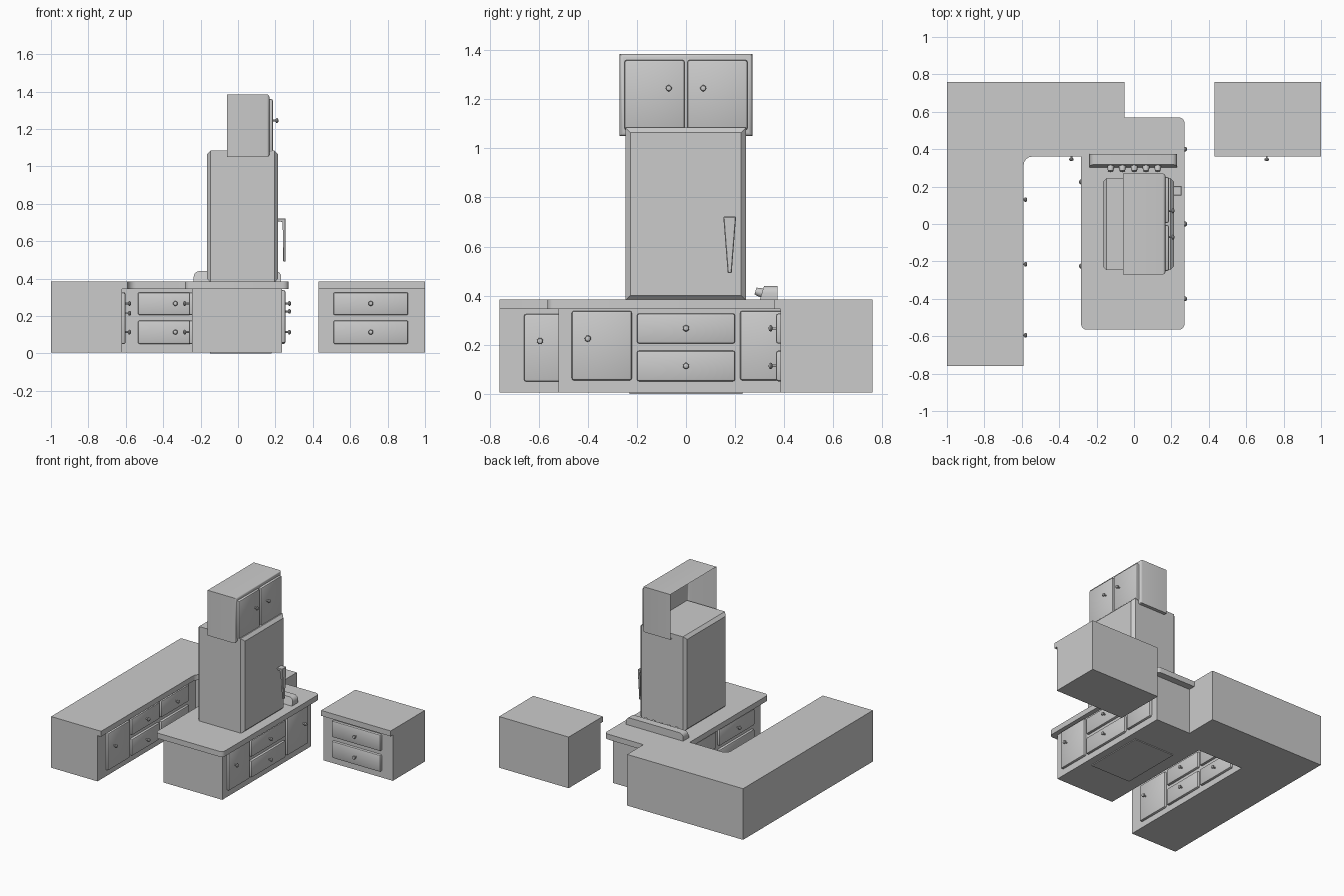
import bpy, bmesh
from math import sin, cos, pi
from mathutils import Matrix, Vector

if "Cube" in bpy.data.objects:
    bpy.data.objects.remove(bpy.data.objects["Cube"])


def finish(name, bm, smooth=False):
    bmesh.ops.recalc_face_normals(bm, faces=bm.faces)
    me = bpy.data.meshes.new(name)
    bm.to_mesh(me)
    bm.free()
    ob = bpy.data.objects.new(name, me)
    bpy.context.collection.objects.link(ob)
    if smooth:
        for o in bpy.context.selected_objects:
            o.select_set(False)
        ob.select_set(True)
        bpy.context.view_layer.objects.active = ob
        bpy.ops.object.shade_smooth_by_angle(angle=0.6)
    return ob


def box_bm(x0, x1, y0, y1, z0, z1):
    bm = bmesh.new()
    bmesh.ops.create_cube(bm, size=1)
    for v in bm.verts:
        v.co = Vector(((x0, x1)[v.co.x > 0], (y0, y1)[v.co.y > 0], (z0, z1)[v.co.z > 0]))
    return bm


def box(name, *b, bevel=0, seg=1, pick=lambda e: True):
    bm = box_bm(*b)
    if bevel:
        edges = [e for e in bm.edges if pick(e)]
        bmesh.ops.bevel(bm, geom=edges, offset=bevel, segments=seg, profile=0.5, affect='EDGES')
    return finish(name, bm, seg > 1)


def prism(name, pts, depth, smooth=False):
    """Extrude a 3D polygon along the depth vector."""
    bm = bmesh.new()
    f = bm.faces.new([bm.verts.new(p) for p in pts])
    r = bmesh.ops.extrude_face_region(bm, geom=[f])
    bmesh.ops.translate(bm, vec=depth, verts=[g for g in r['geom'] if isinstance(g, bmesh.types.BMVert)])
    return finish(name, bm, smooth)


def vertical(e):
    return abs(e.verts[0].co.z - e.verts[1].co.z) > 0.01


def lathe(name, profile, frame, n=12):
    """Revolve (radius, distance) pairs about local +x, then place by frame."""
    bm = bmesh.new()
    rings = [[bm.verts.new(frame @ Vector((d, r * cos(2 * pi * i / n), r * sin(2 * pi * i / n))))
              for i in range(n)] for r, d in profile]
    for a, b in zip(rings, rings[1:]):
        for i in range(n):
            bm.faces.new((a[i], a[(i + 1) % n], b[(i + 1) % n], b[i]))
    bm.faces.new(rings[-1])
    return finish(name, bm, True)


KNOB = [(0.005, 0), (0.005, 0.014), (0.012, 0.018), (0.013, 0.023), (0.010, 0.028), (0.004, 0.030)]
ANGLE = {'+x': 0, '-x': pi, '-y': -pi / 2}


def panel(name, face, plane, c, w, z0, z1, knob, t=0.018):
    """Raised door or drawer on a cabinet face; c and knob[0] are along the face."""
    def frame(u, z):
        p = (u, plane, z) if face == '-y' else (plane, u, z)
        return Matrix.Translation(p) @ Matrix.Rotation(ANGLE[face], 4, 'Z')
    bm = box_bm(-0.005, t, -w / 2, w / 2, (z0 - z1) / 2, (z1 - z0) / 2)
    bmesh.ops.bevel(bm, geom=[e for e in bm.edges if any(v.co.x > 0 for v in e.verts)],
                    offset=0.009, segments=2, profile=0.5, affect='EDGES')
    bm.transform(frame(c, (z0 + z1) / 2))
    finish(name, bm, True)
    lathe(name + "_knob", KNOB, frame(*knob) @ Matrix.Translation((t, 0, 0)))


def drawers(name, face, plane, c, w):
    panel(name + "_upper_drawer", face, plane, c, w, 0.205, 0.327, (c, 0.267))
    panel(name + "_lower_drawer", face, plane, c, w, 0.051, 0.176, (c, 0.114))


B0, B1, TOP = 0.006, 0.345, 0.385


# L-shaped counter
def l_shape(ex, ey, r=0):
    corner = [(ex, ey)]
    if r:
        corner = [(ex + r - r * sin(a), ey - r + r * cos(a)) for a in [i * pi / 12 for i in range(7)]]
    return [(-1, -0.76), (-1, 0.76), (-0.05, 0.76), (-0.05, ey)] + corner + [(ex, -0.76)]


prism("corner_cabinet", [(x, y, B0) for x, y in l_shape(-0.62, 0.385)], (0, 0, B1 - B0))
prism("corner_countertop", [(x, y, B1) for x, y in l_shape(-0.59, 0.36, 0.045)], (0, 0, TOP - B1), True)
panel("corner_door", '+x', -0.62, -0.53, 0.26, 0.05, 0.325, (-0.595, 0.215))
drawers("corner_left", '+x', -0.62, -0.215, 0.325)
drawers("corner_right", '+x', -0.62, 0.13, 0.325)
drawers("corner_back", '-y', 0.385, -0.335, 0.40)

# Separate side cabinet
box("side_cabinet", 0.43, 1, 0.385, 0.76, B0, B1)
box("side_countertop", 0.43, 1, 0.36, 0.76, B1, TOP)
drawers("side", '-y', 0.385, 0.71, 0.40)

# Island
box("island_cabinet", -0.245, 0.235, -0.52, 0.52, B0, B1)
box("island_countertop", -0.283, 0.27, -0.565, 0.57, B1, TOP, bevel=0.03, seg=4, pick=vertical)
for s, side in ((-1, "near"), (1, "far")):
    panel("island_door_" + side, '+x', 0.235, s * 0.343, 0.245, 0.055, 0.338, (s * 0.4, 0.225))
    drawers("island_" + side, '-x', -0.245, s * 0.225, 0.41)
drawers("island_middle", '+x', 0.235, 0, 0.40)

# Fridge with chamfered front and back edges
box("fridge_base", -0.15, 0.18, -0.23, 0.23, 0, 0.39)
box("fridge_body", -0.167, 0.215, -0.247, 0.245, 0.38, 1.085, bevel=0.021,
    pick=lambda e: abs(e.verts[0].co.x - e.verts[1].co.x) < 0.01)

# Tapered fridge handle, fixed at its top only
bm = bmesh.new()
prof = [(0.21, 0.722), (0.255, 0.722), (0.255, 0.492), (0.241, 0.492), (0.241, 0.706), (0.21, 0.706)]
ends = []
for s in (-1, 1):
    ends.append([bm.verts.new((x, 0.178 + s * (0.008 + 0.018 * (z - 0.492) / 0.23), z)) for x, z in prof])
    bm.faces.new(ends[-1])
for i in range(6):
    j = (i + 1) % 6
    bm.faces.new((ends[0][i], ends[0][j], ends[1][j], ends[1][i]))
bmesh.ops.bevel(bm, geom=bm.edges[:], offset=0.003, segments=1, affect='EDGES')
finish("fridge_handle", bm)

# Cabinet over the fridge, open at the back
bm = box_bm(-0.06, 0.168, -0.27, 0.27, 1.05, 1.385)
bmesh.ops.bevel(bm, geom=[e for e in bm.edges if all(v.co.x > 0 for v in e.verts)],
                offset=0.015, segments=3, profile=0.5, affect='EDGES')
back = [f for f in bm.faces if all(v.co.x < -0.05 for v in f.verts)]
bmesh.ops.delete(bm, geom=back, context='FACES')
finish("wall_cabinet", bm, True)
for s, side in ((-1, "left"), (1, "right")):
    panel("wall_cabinet_door_" + side, '+x', 0.168, s * 0.128, 0.245, 1.075, 1.36, (s * 0.07, 1.245))

# Cooker control panel with a sloping front and five dials
pts = [(0.30, 0.38), (0.318, 0.44), (0.373, 0.44), (0.373, 0.38)]
bm = bmesh.new()
f = bm.faces.new([bm.verts.new((-0.237, y, z)) for y, z in pts])
r = bmesh.ops.extrude_face_region(bm, geom=[f])
bmesh.ops.translate(bm, vec=(0.468, 0, 0), verts=[g for g in r['geom'] if isinstance(g, bmesh.types.BMVert)])
tips = [e for e in bm.edges if abs(e.verts[0].co.x - e.verts[1].co.x) < 0.01
        and all(v.co.z > 0.43 for v in e.verts)]
bmesh.ops.bevel(bm, geom=tips, offset=0.03, segments=4, profile=0.5, affect='EDGES')
finish("control_panel", bm, True)
for i in range(5):
    m = Matrix.Translation((-0.125 + 0.063 * i, 0.31, 0.411)) @ Matrix.Rotation(-pi / 2, 4, 'Z') \
        @ Matrix.Rotation(-0.29, 4, 'Y')
    lathe("dial_%d" % (i + 1), [(0.018, 0), (0.018, 0.012), (0.014, 0.028)], m)
